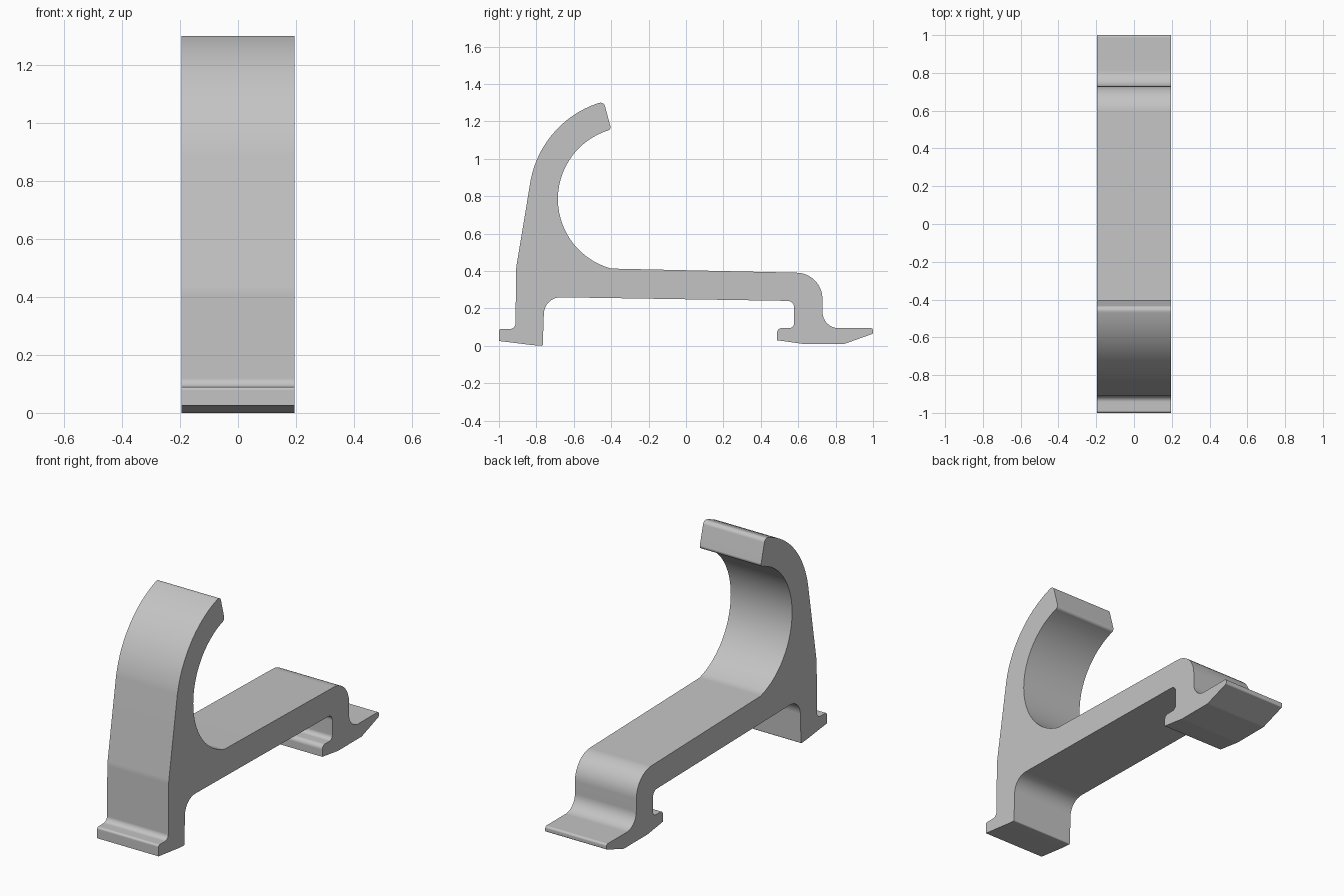
import bpy
import bmesh
from math import cos, sin, tan, radians
from mathutils import Vector

cube = bpy.data.objects.get("Cube")
if cube:
    bpy.data.objects.remove(cube, do_unlink=True)

HALF_WIDTH = 0.195
HOOK = Vector((-0.30, 0.785))


def arc(radius, start, end, steps, end_fillets=(0, 0)):
    """Corners along a hook arc, with optional fillets at its two ends."""
    corners = []
    for i in range(steps + 1):
        a = radians(start + (end - start) * i / steps)
        fillet = end_fillets[0] if i == 0 else end_fillets[1] if i == steps else 0
        corners.append((HOOK.x + radius * cos(a), HOOK.y + radius * sin(a), fillet))
    return corners


def rounded(corners):
    """Replace each corner that has a radius by a tangent arc."""
    points = []
    for i, (y, z, r) in enumerate(corners):
        p = Vector((y, z))
        if r == 0:
            points.append(p)
            continue
        a = (Vector(corners[i - 1][:2]) - p).normalized()
        b = (Vector(corners[(i + 1) % len(corners)][:2]) - p).normalized()
        half = a.angle(b) / 2
        reach = r / tan(half)
        centre = p + (a + b).normalized() * (r / sin(half))
        start, end = p + a * reach - centre, p + b * reach - centre
        sweep = start.angle(end)
        steps = max(3, round(sweep / radians(11)))
        for k in range(steps + 1):
            t = k / steps
            points.append(centre + (start * sin((1 - t) * sweep)
                                    + end * sin(t * sweep)) / sin(sweep))
    return points


# Side outline (y, z, corner radius)
front_foot = [(-0.82, 0.004, 0), (-1, 0.026, 0), (-1, 0.09, 0.012),
              (-0.912, 0.09, 0.03), (-0.908, 0.42, 0.2)]
hook = arc(0.54, 169, 105, 16, (0, 0.025)) + arc(0.385, 105, 255, 28, (0.018, 0))
rear_foot = [(0.73, 0.388, 0.14), (0.73, 0.095, 0.085), (1, 0.095, 0.012),
             (1, 0.065, 0.008), (0.845, 0.01, 0.03), (0.63, 0.01, 0.1),
             (0.487, 0.03, 0), (0.487, 0.095, 0.025), (0.578, 0.095, 0.025),
             (0.578, 0.24, 0.035)]
front_leg = [(-0.757, 0.261, 0.09), (-0.766, 0, 0.006)]
outline = rounded(front_foot + hook + rear_foot + front_leg)

# Extrude the outline across the width
bm = bmesh.new()
side = bm.faces.new([bm.verts.new((-HALF_WIDTH, p.x, p.y)) for p in outline])
extruded = bmesh.ops.extrude_face_region(bm, geom=[side], use_keep_orig=True)
moved = [v for v in extruded["geom"] if isinstance(v, bmesh.types.BMVert)]
bmesh.ops.translate(bm, verts=moved, vec=(2 * HALF_WIDTH, 0, 0))
bmesh.ops.recalc_face_normals(bm, faces=bm.faces)
mesh = bpy.data.meshes.new("hook_clip")
bm.to_mesh(mesh)
bm.free()

clip = bpy.data.objects.new("hook_clip", mesh)
bpy.context.collection.objects.link(clip)

# Plain grey plastic
grey = bpy.data.materials.new("light_grey")
grey.use_nodes = True
colour = (0.55, 0.55, 0.55, 1)
grey.diffuse_color = colour
grey.node_tree.nodes["Principled BSDF"].inputs["Base Color"].default_value = colour
mesh.materials.append(grey)

# Smooth curves, crisp sides
bpy.ops.object.select_all(action="DESELECT")
clip.select_set(True)
bpy.context.view_layer.objects.active = clip
bpy.ops.object.shade_smooth_by_angle(angle=radians(20))
weighted = clip.modifiers.new("flat_faces", "WEIGHTED_NORMAL")
weighted.keep_sharp = True
